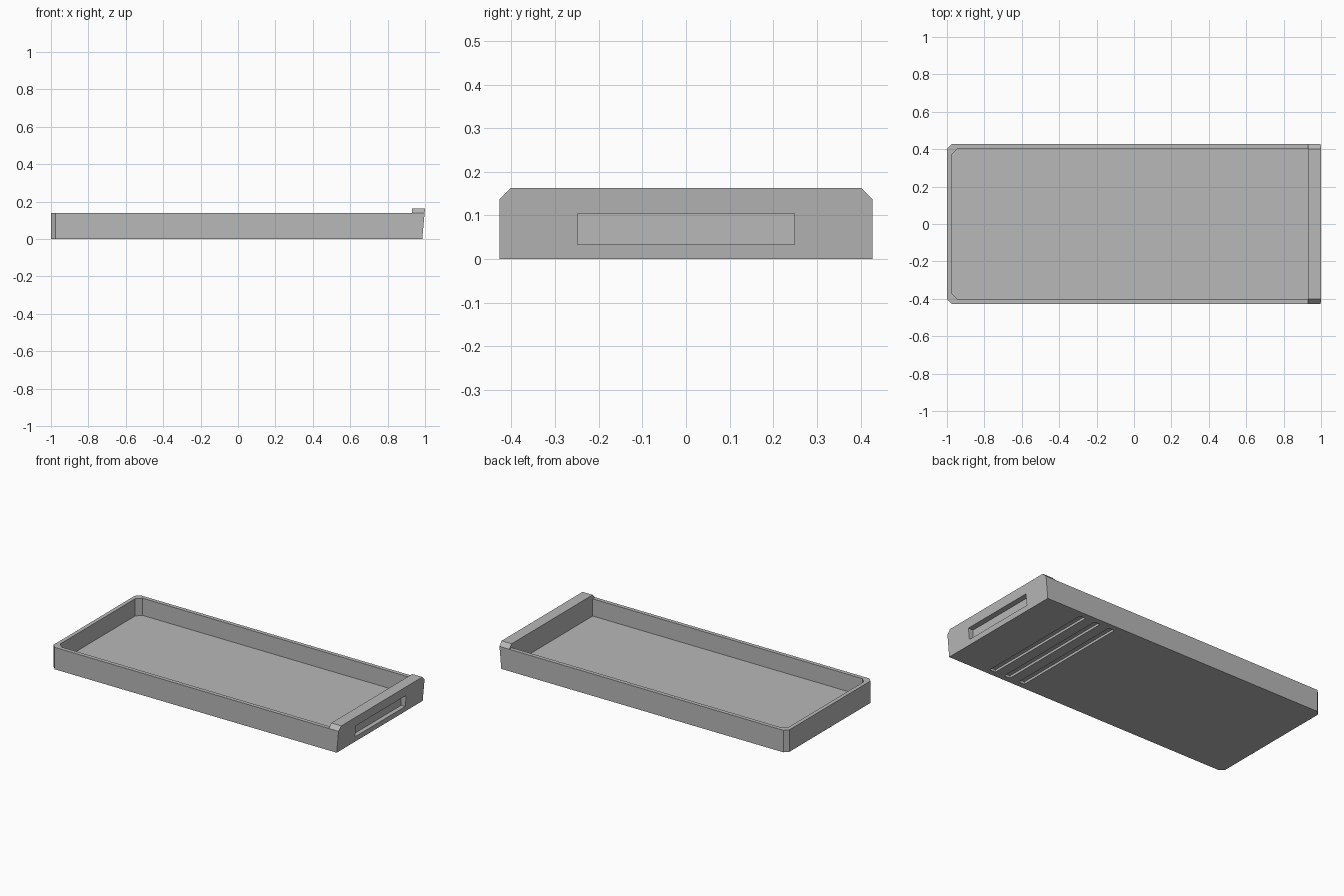
import bpy, bmesh

if "Cube" in bpy.data.objects:
    bpy.data.objects.remove(bpy.data.objects["Cube"], do_unlink=True)

grey = bpy.data.materials.new("plain grey")
grey.use_nodes = True
COLOUR = (0.48, 0.48, 0.48, 1)
grey.diffuse_color = COLOUR
grey.node_tree.nodes["Principled BSDF"].inputs["Base Color"].default_value = COLOUR

HALF_W, INNER_W = 0.427, 0.402
RIM, TOP, FLOOR = 0.138, 0.163, 0.03
END_LOW, END_HIGH, INNER_END = 0.985, 1.0, 0.93
end_rim = END_LOW + (END_HIGH - END_LOW) * RIM / TOP


def loft(name, low, z0, high, z1):
    """Solid between two outlines with the same number of points."""
    bm = bmesh.new()
    a = [bm.verts.new((x, y, z0)) for x, y in low]
    b = [bm.verts.new((x, y, z1)) for x, y in high]
    bm.faces.new(a)
    bm.faces.new(b)
    n = len(a)
    for i in range(n):
        j = (i + 1) % n
        bm.faces.new((a[i], a[j], b[j], b[i]))
    bmesh.ops.recalc_face_normals(bm, faces=bm.faces)
    mesh = bpy.data.meshes.new(name)
    bm.to_mesh(mesh)
    bm.free()
    mesh.materials.append(grey)
    ob = bpy.data.objects.new(name, mesh)
    bpy.context.scene.collection.objects.link(ob)
    return ob


def rect(x0, x1, w):
    return [(x0, -w), (x1, -w), (x1, w), (x0, w)]


def chamfered(x0, x1, w, c):
    """Rectangle with its two corners at x0 cut off."""
    return [(x0 + c, -w), (x1, -w), (x1, w), (x0 + c, w), (x0, w - c), (x0, c - w)]


def carve(target, cutter):
    cutter.hide_render = True
    mod = target.modifiers.new("cut", "BOOLEAN")
    mod.operation = "DIFFERENCE"
    mod.solver = "EXACT"
    mod.object = cutter
    graph = bpy.context.evaluated_depsgraph_get()
    mesh = bpy.data.meshes.new_from_object(target.evaluated_get(graph))
    target.modifiers.clear()
    target.data = mesh
    bpy.data.objects.remove(cutter, do_unlink=True)


# Tray body with a slightly sloping end
tray = loft("tray_body", chamfered(-1, END_LOW, HALF_W, 0.025), 0,
            chamfered(-1, end_rim, HALF_W, 0.025), RIM)

# Open inside
inside = chamfered(-0.975, INNER_END, INNER_W, 0.03)
carve(tray, loft("cavity_cutter", inside, FLOOR, inside, 0.3))

# Finger recess in the end
slot = rect(0.96, 1.1, 0.249)
carve(tray, loft("recess_cutter", slot, 0.033, slot, 0.104))

# Three grip grooves underneath
for x in (0.7, 0.595, 0.49):
    groove = rect(x - 0.02, x + 0.02, 0.39)
    carve(tray, loft("groove_cutter", groove, -0.1, groove, 0.015))

# Raised lip with sloping ends on the thick wall
loft("raised_lip", rect(INNER_END, end_rim, HALF_W), RIM,
     rect(INNER_END, END_HIGH, INNER_W), TOP)
